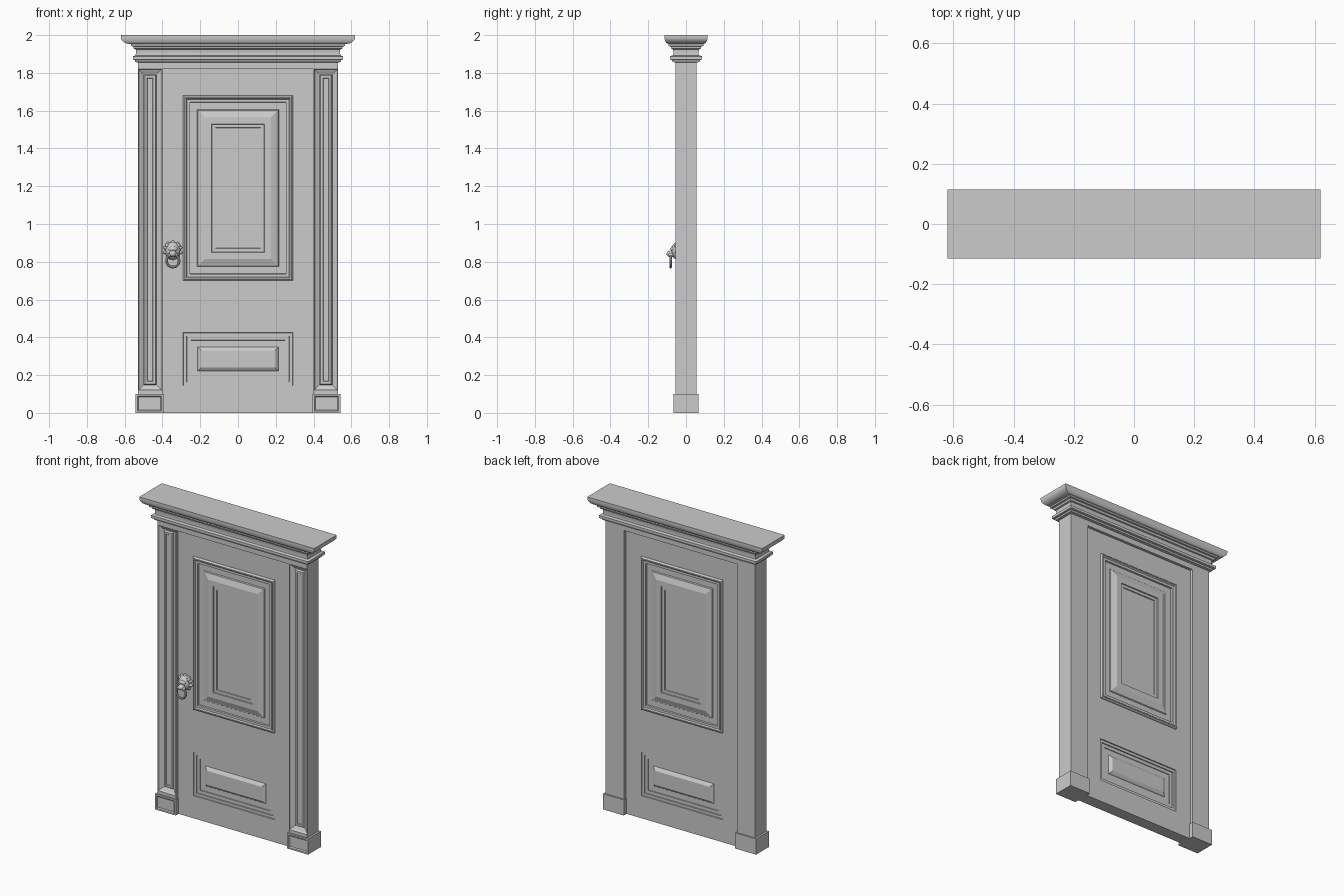
import bpy, bmesh, math

if "Cube" in bpy.data.objects:
    bpy.data.objects.remove(bpy.data.objects["Cube"])

POST_Y, LEAF_Y = 0.056, 0.038   # half depths of the frame and the door leaf


def loft(name, rings, cap_start=True, mirror=None):
    """Skin a stack of four-cornered rings and cap the end."""
    bm = bmesh.new()
    vs = [[bm.verts.new(p) for p in r] for r in rings]
    for a, b in zip(vs, vs[1:]):
        for i in range(4):
            j = (i + 1) % 4
            bm.faces.new((a[i], a[j], b[j], b[i]))
    bm.faces.new(vs[-1])
    if cap_start:
        bm.faces.new(vs[0][::-1])
    if not cap_start:
        # open sheet: make the final flat face look toward the front
        bm.normal_update()
        if list(bm.faces)[-1].normal.y > 0:
            bmesh.ops.reverse_faces(bm, faces=bm.faces[:])
    else:
        bmesh.ops.recalc_face_normals(bm, faces=bm.faces[:])
    me = bpy.data.meshes.new(name)
    bm.to_mesh(me)
    bm.free()
    ob = bpy.data.objects.new(name, me)
    bpy.context.collection.objects.link(ob)
    if mirror is not None:
        m = ob.modifiers.new("mirror", 'MIRROR')
        m.use_axis = [i == mirror for i in range(3)]
    return ob


def rect(x0, x1, z0, z1, y):
    return [(x0, y, z0), (x1, y, z0), (x1, y, z1), (x0, y, z1)]


def steps(x0, x1, z0, z1, face, prof):
    """Nested rectangles: (inset, height above the face)."""
    return [rect(x0 + o, x1 - o, z0 + o, z1 - o, -face - h) for o, h in prof]


def box(name, x0, x1, z0, z1, d, mirror=None):
    return loft(name, [rect(x0, x1, z0, z1, d), rect(x0, x1, z0, z1, -d)], mirror=mirror)


def smooth(ob, angle=35):
    bpy.ops.object.select_all(action='DESELECT')
    ob.select_set(True)
    bpy.context.view_layer.objects.active = ob
    bpy.ops.object.shade_smooth_by_angle(angle=math.radians(angle))


# Door leaf: stiles and rails around two panel openings
box("stile", 0.29, 0.402, 0, 1.825, LEAF_Y, mirror=0)
for name, z0, z1 in (("bottom_rail", 0, 0.145), ("middle_rail", 0.425, 0.70),
                     ("top_rail", 1.68, 1.825)):
    box(name, -0.29, 0.29, z0, z1, LEAF_Y)

# Moulded panels, same on both faces
upper = [(0, 0), (.002, .008), (.007, .013), (.014, .013), (.020, .006), (.035, .006),
         (.037, -.004), (.074, -.004), (.078, .002), (.084, .003), (.115, .014),
         (.150, .014), (.152, .008), (.170, .008), (.172, .003)]
lower = [(0, 0), (.001, -.006), (.018, -.006), (.019, -.012), (.040, -.012),
         (.041, -.016), (.076, -.016), (.080, -.010), (.095, 0)]
loft("upper_panel", steps(-.29, .29, .70, 1.68, LEAF_Y, upper), False, mirror=1)
loft("lower_panel", steps(-.29, .29, .145, .425, LEAF_Y, lower), False, mirror=1)

# Side posts with a fluted recess in the front
flute = [(0, 0), (.006, -.010), (.014, -.014), (.024, -.020), (.028, -.020), (.034, -.010),
         (.046, -.010), (.049, -.014)]
loft("side_post", [rect(.40, .53, 0, 1.86, POST_Y), rect(.40, .53, 0, 1.86, -POST_Y)]
     + steps(.403, .527, .12, 1.82, POST_Y, flute), mirror=0)

# Plinth blocks with a shallow front panel
loft("plinth", [rect(.395, .543, 0, .10, .066), rect(.395, .543, 0, .10, -.066)]
     + steps(.395, .543, 0, .10, .066, [(.010, 0), (.016, -.006)]), mirror=0)

# Header beam over the leaf
box("header", -.40, .40, 1.82, 1.86, POST_Y)

# Cornice: (height, side overhang, front and back overhang)
prof = [(1.855, 0, 0), (1.858, .014, .016), (1.868, .016, .018), (1.871, .027, .030),
        (1.888, .027, .030), (1.893, .012, .012), (1.910, .010, .010), (1.925, .012, .014),
        (1.928, .022, .022), (1.940, .024, .026), (1.942, .036, .036), (1.952, .036, .036)]
for k in range(9):                       # rounded crown
    a = k / 8 * math.pi / 2
    prof.append((1.990 - .036 * math.cos(a), .046 + .044 * math.sin(a),
                 .038 + .020 * math.sin(a)))
prof.append((2.0, .090, .058))
rings = []
for z, ox, oy in prof:
    x, y = .53 + ox, POST_Y + oy
    rings.append([(-x, -y, z), (x, -y, z), (x, y, z), (-x, y, z)])
smooth(loft("cornice", rings), 25)

# Animal-head knocker handle
HX = -0.345


def ball(name, x, y, z, sx, sy, sz):
    bpy.ops.mesh.primitive_uv_sphere_add(segments=24, ring_count=14, location=(HX + x, y, z))
    ob = bpy.context.object
    ob.name = name
    ob.scale = (sx, sy, sz)
    smooth(ob)
    return ob


ball("handle_head", 0, -.042, .858, .040, .036, .048)
ball("handle_muzzle", 0, -.078, .842, .020, .025, .018)
ball("handle_brow", 0, -.068, .868, .024, .014, .014)
for s in (-1, 1):
    ball("handle_cheek", s * .014, -.080, .836, .013, .014, .011)
    ball("handle_ear", s * .030, -.050, .886, .010, .012, .011)
for k in range(9):                       # mane tufts
    a = math.radians(-50 + 280 * k / 8)
    t = ball("mane_tuft", .036 * math.cos(a), -.042, .860 + .036 * math.sin(a),
             .017, .015, .010)
    t.rotation_euler = (0, -a, 0)
bpy.ops.mesh.primitive_torus_add(major_radius=.033, minor_radius=.007, major_segments=32,
                                 minor_segments=10, location=(HX, -.082, .805),
                                 rotation=(math.pi / 2, 0, 0))
bpy.context.object.name = "handle_ring"
smooth(bpy.context.object)
